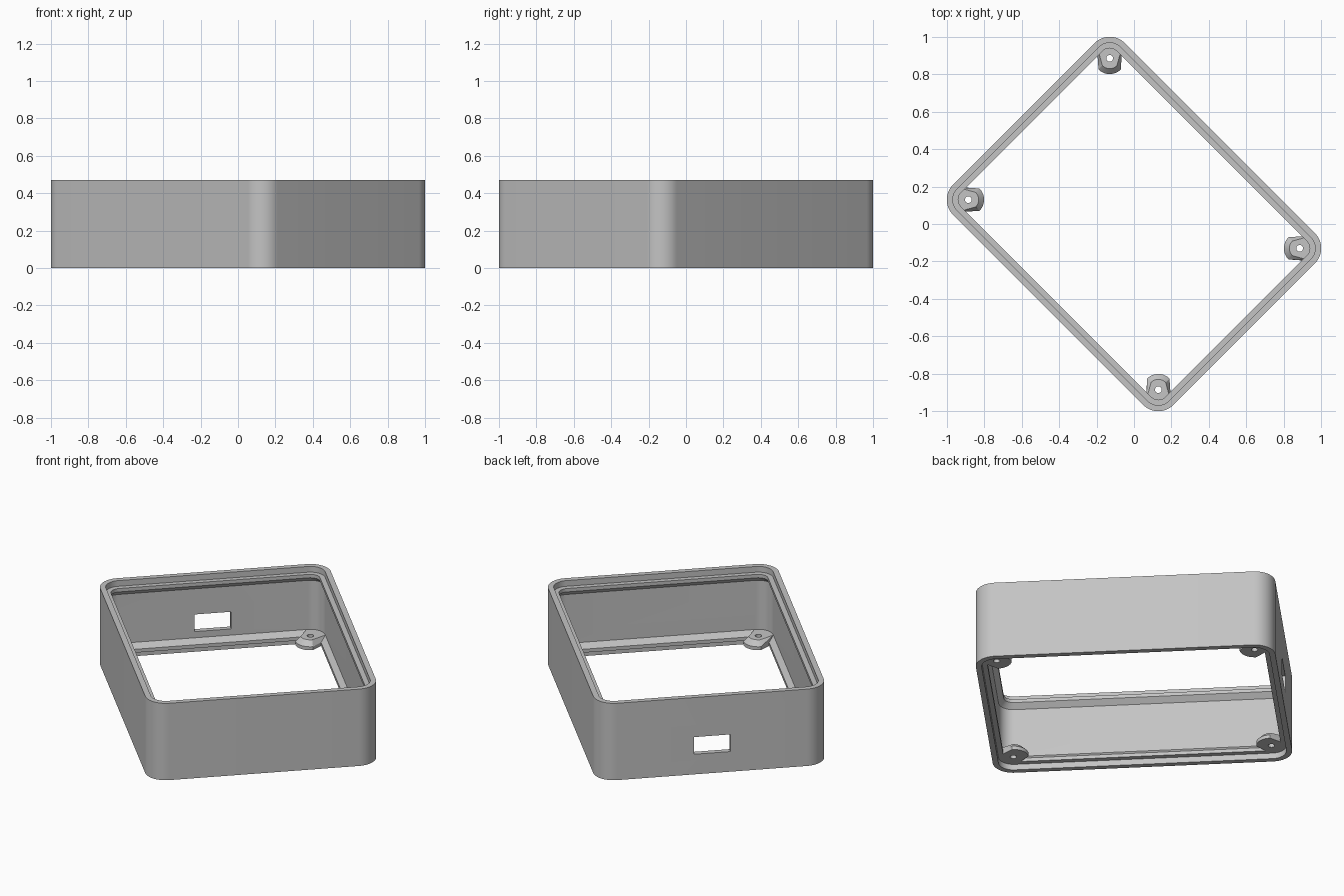
import bpy, bmesh, math
from mathutils import Matrix

cube = bpy.data.objects.get("Cube")
if cube:
    bpy.data.objects.remove(cube, do_unlink=True)

HX, HY = 0.718, 0.534      # corner arc centres
RADIUS, HEIGHT = 0.115, 0.47
WALL, FLANGE = 0.032, 0.061
RABBET, EDGE, CHAMFER = 0.035, 0.056, 0.085
STEPS = 14
TURN = Matrix.Rotation(math.radians(-45), 4, 'Z')

grey = bpy.data.materials.new("light_grey")
grey.use_nodes = True
COLOUR = (0.55, 0.55, 0.55, 1)
grey.diffuse_color = COLOUR
grey.node_tree.nodes["Principled BSDF"].inputs["Base Color"].default_value = COLOUR


def arc(cx, cy, radius, start):
    """Quarter circle starting at an angle given in quarter turns."""
    angles = [(start + i / STEPS) * math.pi / 2 for i in range(STEPS + 1)]
    return [(cx + radius * math.cos(a), cy + radius * math.sin(a)) for a in angles]


def rounded_rect(inset):
    r = RADIUS - inset
    return (arc(HX, HY, r, 0) + arc(-HX, HY, r, 1)
            + arc(-HX, -HY, r, 2) + arc(HX, -HY, r, 3))


def loft(name, outlines, ring=False):
    """Skin (outline, z) sections; a ring closes on itself, otherwise capped."""
    bm = bmesh.new()
    loops = [[bm.verts.new((x, y, z)) for x, y in pts] for pts, z in outlines]
    pairs = list(zip(loops, loops[1:])) + ([(loops[-1], loops[0])] if ring else [])
    for a, b in pairs:
        n = len(a)
        for i in range(n):
            j = (i + 1) % n
            bm.faces.new((a[i], a[j], b[j], b[i]))
    if not ring:
        bm.faces.new(loops[0])
        bm.faces.new(loops[-1])
    bmesh.ops.recalc_face_normals(bm, faces=bm.faces)
    mesh = bpy.data.meshes.new(name)
    bm.to_mesh(mesh)
    bm.free()
    mesh.materials.append(grey)
    obj = bpy.data.objects.new(name, mesh)
    bpy.context.collection.objects.link(obj)
    return obj


def combine(target, tool, operation):
    mod = target.modifiers.new(operation.lower(), 'BOOLEAN')
    mod.operation, mod.object, mod.solver = operation, tool, 'EXACT'
    bpy.ops.object.select_all(action='DESELECT')
    bpy.context.view_layer.objects.active = target
    target.select_set(True)
    bpy.ops.object.modifier_apply(modifier=mod.name)
    bpy.data.objects.remove(tool, do_unlink=True)


# Frame: wall with a stepped rim and a chamfered inner flange at both ends
half = [(WALL, 0), (WALL, RABBET), (FLANGE, RABBET), (FLANGE, EDGE), (WALL, CHAMFER)]
section = [(0, 0)] + half + [(d, HEIGHT - z) for d, z in reversed(half)] + [(0, HEIGHT)]
frame = loft("box_frame", [(rounded_rect(d), z) for d, z in section], ring=True)

# Screw bosses in the lower corners, rounded inward and buried in the wall
for sx in (1, -1):
    for sy in (1, -1):
        def place(points):
            return [(sx * (HX + x), sy * (HY + y)) for x, y in points]

        def boss_outline(radius):
            return place(arc(0, 0, radius, 2) + arc(0, 0, 0.097, 0))

        boss = loft("screw_boss", [(boss_outline(0.084), RABBET),
                                   (boss_outline(0.084), EDGE),
                                   (boss_outline(0.055), CHAMFER)])
        combine(frame, boss, 'UNION')
        circle = [p for q in range(4) for p in arc(0, 0, 0.018, q)[:-1]]
        drill = loft("screw_hole", [(place(circle), -0.1), (place(circle), 0.2)])
        combine(frame, drill, 'DIFFERENCE')

# Port opening in one short wall
x = -HX - RADIUS
port = [(x - 0.1, -0.103), (x + 0.1, -0.103), (x + 0.1, 0.103), (x - 0.1, 0.103)]
combine(frame, loft("port_cutter", [(port, 0.123), (port, 0.228)]), 'DIFFERENCE')

# Turn the frame diagonally and smooth its round corners
frame.data.transform(TURN)
bpy.ops.object.select_all(action='DESELECT')
frame.select_set(True)
bpy.context.view_layer.objects.active = frame
bpy.ops.object.shade_smooth_by_angle(angle=math.radians(25))
